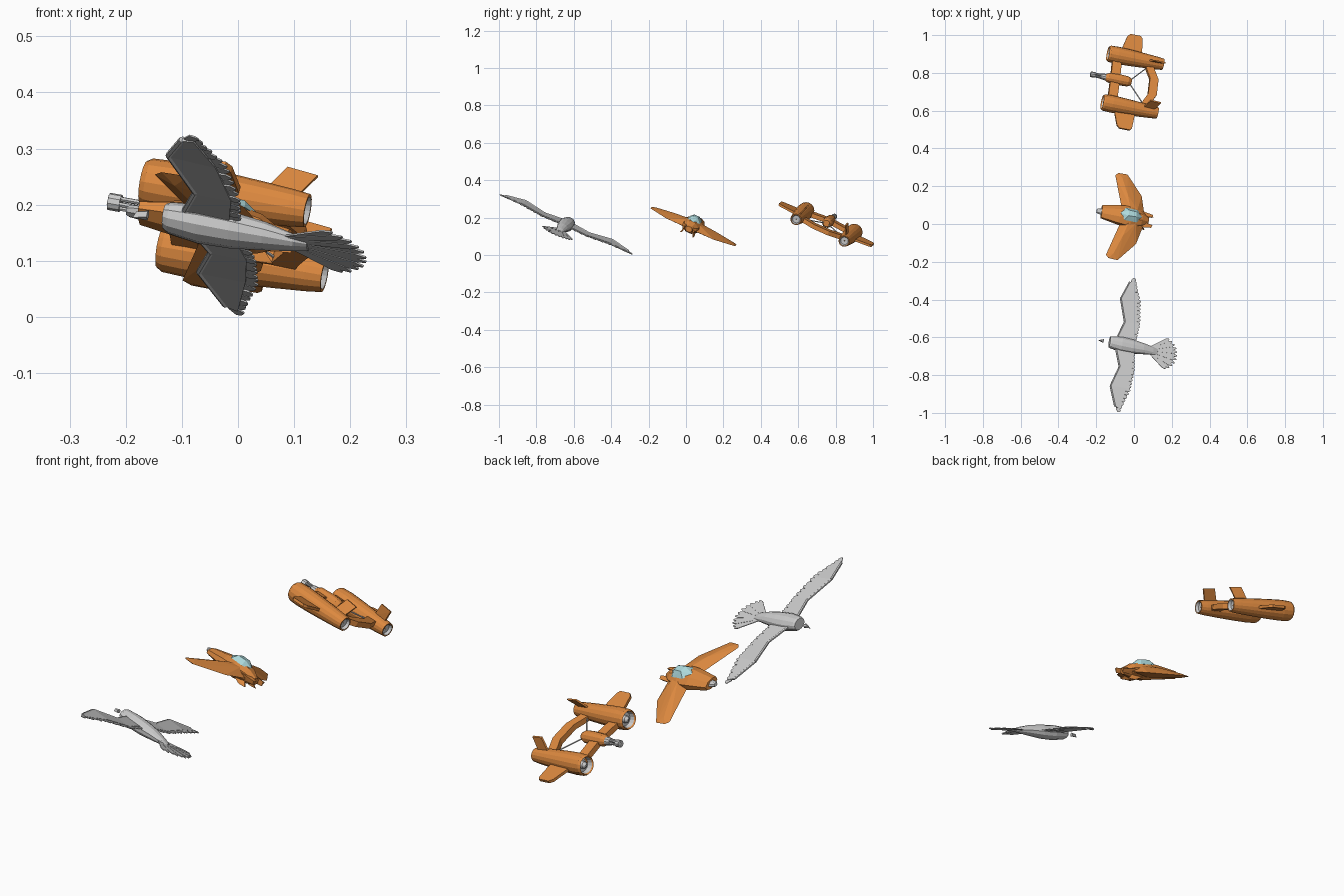
import bpy, bmesh, math
from mathutils import Vector, Matrix

if "Cube" in bpy.data.objects:
    bpy.data.objects.remove(bpy.data.objects["Cube"])

def material(name, col):
    m = bpy.data.materials.new(name)
    m.diffuse_color = (*col, 1)
    m.use_nodes = True
    m.node_tree.nodes["Principled BSDF"].inputs["Base Color"].default_value = m.diffuse_color
    return m

ORANGE = material("orange_paint", (0.72, 0.25, 0.05))
GLASS = material("canopy_glass", (0.42, 0.70, 0.72))

# Shared banked flight attitude: local x = backward, y = sideways, z = up
bx = Vector((0.965, -0.19, -0.17)).normalized()
by = Vector((0.13, 0.90, -0.41))
by = (by - bx * by.dot(bx)).normalized()
bz = bx.cross(by)

def frame(x, y, z):
    m = Matrix((bx, by, bz)).transposed().to_4x4()
    m.translation = (x, y, z)
    return m

def finish(name, bm, fr, mat=None, mirror=False, thick=0):
    bmesh.ops.recalc_face_normals(bm, faces=bm.faces)
    me = bpy.data.meshes.new(name)
    bm.to_mesh(me)
    bm.free()
    ob = bpy.data.objects.new(name, me)
    bpy.context.collection.objects.link(ob)
    ob.matrix_world = fr
    if mat:
        me.materials.append(mat)
    if thick:
        s = ob.modifiers.new("thickness", 'SOLIDIFY')
        s.thickness, s.offset = thick, 0
    if mirror:
        ob.modifiers.new("mirror", 'MIRROR').use_axis = (False, True, False)
    return ob

def loft(name, rings, sides, fr, v=0, mat=None, mirror=False, caps=True, phase=0):
    """Rings (x, half width, half height, z) joined along local x."""
    bm = bmesh.new()
    loops = []
    for x, ry, rz, z in rings:
        angs = [phase + 2 * math.pi * i / sides for i in range(sides)]
        loops.append([bm.verts.new((x, v + ry * math.cos(a), z + rz * math.sin(a))) for a in angs])
    for a, b in zip(loops, loops[1:]):
        for i in range(sides):
            j = (i + 1) % sides
            bm.faces.new((a[i], a[j], b[j], b[i]))
    if caps:
        bm.faces.new(loops[0])
        bm.faces.new(loops[-1])
    return finish(name, bm, fr, mat, mirror)

def round_loft(name, profile, sides, fr, z=0, **kw):
    return loft(name, [(x, r, r, z) for x, r in profile], sides, fr, **kw)

def sheet(name, rows, thick, fr, mat=None, mirror=False):
    """Thin plate from a grid of points."""
    bm = bmesh.new()
    g = [[bm.verts.new(p) for p in row] for row in rows]
    for a, b in zip(g, g[1:]):
        for i in range(len(a) - 1):
            bm.faces.new((a[i], a[i + 1], b[i + 1], b[i]))
    return finish(name, bm, fr, mat, mirror, thick)

def hull(name, pts, fr, mat=None, mirror=False):
    bm = bmesh.new()
    for p in pts:
        bm.verts.new(p)
    bmesh.ops.convex_hull(bm, input=bm.verts)
    return finish(name, bm, fr, mat, mirror)

def strut(name, p, q, r, fr, mirror=False):
    p, q = Vector(p), Vector(q)
    bm = bmesh.new()
    m = Matrix.Translation((p + q) / 2) @ (q - p).to_track_quat('Z', 'Y').to_matrix().to_4x4()
    bmesh.ops.create_cone(bm, segments=6, radius1=r, radius2=r, depth=(q - p).length, cap_ends=True, matrix=m)
    return finish(name, bm, fr, None, mirror)

# ---------- twin-pod craft ----------
F = frame(-0.006, 0.745, 0.157)
V = 0.142
round_loft("engine_pod", [(-.146, .034), (-.152, .038), (-.142, .044), (-.10, .046), (-.03, .0435),
           (.06, .038), (.12, .0335), (.150, .030), (.150, .025)], 16, F, v=V, mat=ORANGE, mirror=True, caps=False)
round_loft("intake_liner", [(-.147, .035), (-.125, .030)], 16, F, v=V, mirror=True, caps=False)
round_loft("intake_hub", [(-.148, .004), (-.138, .014), (-.125, .016), (-.124, .031)], 16, F, v=V, mirror=True)
round_loft("nozzle_liner", [(.150, .0255), (.138, .020), (.137, .002)], 16, F, v=V, mirror=True, caps=False)
hull("pod_wing", [(x, y, z + s) for s in (-.006, .006) for x, y, z in
     ((-.085, .17, 0), (.03, .17, 0), (.022, .26, .004), (.012, .274, .005), (-.045, .274, .005), (-.06, .26, .004))],
     F, ORANGE, True)
hull("tail_fin", [(x, y + s, z) for s in (-.004, .004) for x, y, z in
     ((.062, V - .003, .02), (.122, V - .003, .02), (.147, V - .026, .080), (.09, V - .026, .086))], F, ORANGE, True)
sheet("rear_arch", [[(x - .023, y, 0), (x + .023, y, 0)] for x, y in
      ((.072, -.13), (.087, -.09), (.11, -.045), (.11, .045), (.087, .09), (.072, .13))], .024, F, ORANGE)
sheet("front_crossbar", [[(-.125, y, z), (-.075, y, z)] for y, z in ((-.12, 0), (0, .01), (.12, 0))], .024, F, ORANGE)
round_loft("gun_pod", [(-.155, .016), (-.135, .026), (-.07, .029), (-.03, .027), (-.012, .018)], 12, F, z=.01, mat=ORANGE)
round_loft("gun_muzzle", [(-.234, .011), (-.234, .0155), (-.212, .0155), (-.212, .011)], 10, F, z=.01)
for i in range(5):
    a = 2 * math.pi * i / 5
    y, z = .009 * math.cos(a), .01 + .009 * math.sin(a)
    strut("gun_barrel", (-.235, y, z), (-.15, y, z), .0045, F)
round_loft("gun_collar", [(-.178, .015), (-.152, .018)], 10, F, z=.01)
strut("brace", (-.018, .010, .008), (.072, .112, 0), .003, F, True)

# ---------- small fighter ----------
F = frame(-0.02, 0.035, 0.158)
loft("fuselage", [(-.158, .038, .018, 0), (-.06, .056, .034, .003), (.0, .062, .042, .002),
     (.06, .044, .034, 0), (.10, .020, .016, -.004)], 8, F, mat=ORANGE, phase=math.pi / 8)
hull("fighter_wing", [(-.05, .045, -.006), (-.103, .232, -.018), (-.088, .248, -.018), (-.038, .25, -.018),
     (.05, .14, -.012), (.075, .035, -.006), (-.01, .045, .025), (.03, .04, .022), (0, .04, -.025),
     (-.065, .22, -.007), (-.065, .22, -.028), (-.03, .12, .014)], F, ORANGE, True)
hull("canopy", [(-.062, 0, .034), (-.035, .036, .033), (.03, .036, .031), (.062, 0, .028),
     (-.035, -.036, .033), (.03, -.036, .031), (-.02, .016, .054), (-.02, -.016, .054),
     (.022, .014, .053), (.022, -.014, .053)], F, GLASS)
hull("tail_prong", [(.05, .015, .012), (.05, .048, .008), (.05, .03, -.02), (.122, .022, .008),
     (.118, .038, .004), (.118, .028, -.014)], F, ORANGE, True)
hull("belly_fin", [(x, y + s, z) for s in (-.003, .003) for x, y, z in
     ((.0, .028, -.02), (.07, .026, -.018), (.09, .036, -.038), (.055, .035, -.04))], F, ORANGE, True)
loft("nose_gun", [(-.184, .009, .008, 0), (-.178, .015, .010, 0), (-.150, .020, .012, 0)], 8, F)

# ---------- bird ----------
F = frame(-0.01, -0.649, 0.154)
loft("bird_body", [(-.125, .030, .022, .004), (-.115, .034, .027, .003), (-.06, .042, .033, .001), (0, .040, .031, 0),
     (.06, .031, .024, 0), (.115, .023, .013, -.003), (.14, .018, .005, -.005)], 12, F)
hull("beak", [(-.182, 0, -.009), (-.178, 0, .004), (-.156, .010, .004), (-.156, -.010, .004), (-.156, 0, .010),
     (-.156, .008, -.006), (-.156, -.008, -.006)], F)

LEAD = [Vector(p) for p in ((-.09, .02, .008), (-.055, .13, .006), (-.093, .255, .016), (-.054, .362, .006))]
TRAIL = [Vector(p) for p in ((.018, .03, .004), (.028, .13, .004), (.016, .25, .012), (-.026, .374, .004))]

def along(line, t):
    i = min(int(t * 3), 2)
    return line[i].lerp(line[i + 1], t * 3 - i)

def feather(name, a, b, w, mirror=True):
    """Flat blade from a to b with a pointed tip."""
    d = b - a
    n = Vector((-d.y, d.x, 0)).normalized() * w / 2
    m = a.lerp(b, .86)
    sheet(name, [[a - n * .7, a, a + n * .7], [m - n, m, m + n], [b - n * .25, b, b + n * .25]], .003, F, None, mirror)

# wing arm, thicker leading edge, knuckles and overlapping flight feathers
ts = [i / 12 for i in range(13)]
sheet("wing_arm", [[along(LEAD, t), along(LEAD, t).lerp(along(TRAIL, t), .4), along(LEAD, t).lerp(along(TRAIL, t), .8)]
      for t in ts], .007, F, None, True)
for a, b in zip(LEAD, LEAD[1:]):
    strut("wing_bone", a, b, .006, F, True)
for i in range(19):
    t = i / 18
    lean = Vector((0, .014 * t, .0015 * (i % 2)))
    feather("flight_feather", along(LEAD, t).lerp(along(TRAIL, t), .35), along(TRAIL, t) + lean, .021)

# tail fan with drooping sides
for i in range(-5, 6):
    a = math.radians(i * 8.5)
    r = .148 - .0008 * i * i
    feather("tail_feather", Vector((.10, i * .003, -.003 + .001 * (i % 2))),
            Vector((.10 + r * math.cos(a), r * 1.0 * math.sin(a), -.007 + .001 * (i % 2))), .020, False)
